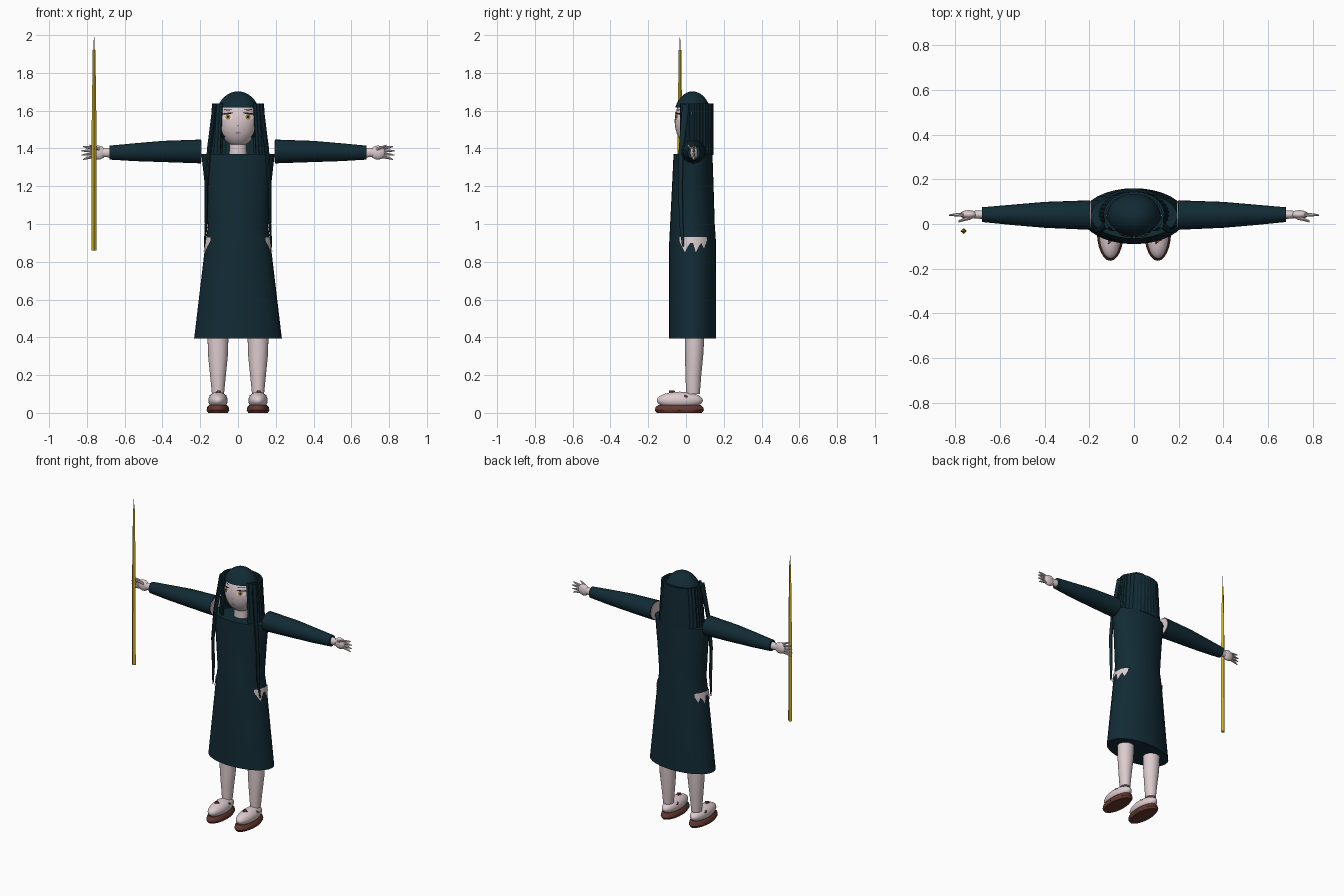
import bpy, bmesh, math
from mathutils import Vector

if "Cube" in bpy.data.objects:
    bpy.data.objects.remove(bpy.data.objects["Cube"])


def material(name, rgb):
    m = bpy.data.materials.new(name)
    m.use_nodes = True
    m.diffuse_color = (*rgb, 1)
    m.node_tree.nodes["Principled BSDF"].inputs["Base Color"].default_value = (*rgb, 1)
    return m


SKIN = material("pale skin", (0.72, 0.6, 0.62))
CLOTH = material("dark teal", (0.006, 0.024, 0.035))
GOLD = material("gold", (0.62, 0.45, 0.02))
STEEL = material("steel grey", (0.3, 0.3, 0.32))
SOLE = material("red brown", (0.13, 0.04, 0.03))
RED = material("bow red", (0.28, 0.04, 0.04))
WHITE = material("eye white", (0.85, 0.82, 0.8))
AMBER = material("amber iris", (0.4, 0.2, 0.05))
BLACK = material("lash black", (0.01, 0.008, 0.01))
LIP = material("lip mauve", (0.3, 0.2, 0.24))


def finish(name, bm, mat, smooth=True):
    bmesh.ops.recalc_face_normals(bm, faces=bm.faces)
    me = bpy.data.meshes.new(name)
    bm.to_mesh(me)
    bm.free()
    me.materials.append(mat)
    ob = bpy.data.objects.new(name, me)
    bpy.context.collection.objects.link(ob)
    if smooth:
        bpy.ops.object.select_all(action='DESELECT')
        ob.select_set(True)
        bpy.context.view_layer.objects.active = ob
        bpy.ops.object.shade_smooth_by_angle(angle=math.radians(40))
    return ob


def loft(name, rings, mat, n=24, axis='z', smooth=True):
    """Skin elliptical rings (position, centre a, centre b, radius a, radius b)."""
    bm = bmesh.new()
    loops = []
    for t, ca, cb, ra, rb in rings:
        loop = []
        for i in range(n):
            w = math.tau * i / n
            a, b = ca + ra * math.cos(w), cb + rb * math.sin(w)
            loop.append(bm.verts.new((a, b, t) if axis == 'z' else (t, a, b)))
        loops.append(loop)
    for lo, hi in zip(loops, loops[1:]):
        for i in range(n):
            j = (i + 1) % n
            bm.faces.new((lo[i], lo[j], hi[j], hi[i]))
    bm.faces.new(loops[0])
    bm.faces.new(loops[-1])
    return finish(name, bm, mat, smooth)


def ball(name, centre, radii, mat, keep=None, seg=32):
    bm = bmesh.new()
    bmesh.ops.create_uvsphere(bm, u_segments=seg, v_segments=seg * 3 // 4, radius=1)
    for v in bm.verts:
        v.co = Vector(c + r * p for c, r, p in zip(centre, radii, v.co))
    if keep:
        drop = [f for f in bm.faces if not keep(f.calc_center_median())]
        bmesh.ops.delete(bm, geom=drop, context='FACES')
    return finish(name, bm, mat)


def sheet(name, columns, mat, smooth=False):
    """Strip of quads between pairs of points."""
    bm = bmesh.new()
    vs = [[bm.verts.new(p) for p in col] for col in columns]
    for a, b in zip(vs, vs[1:]):
        bm.faces.new((a[0], b[0], b[1], a[1]))
    return finish(name, bm, mat, smooth)


# Dress
loft("dress", [(0.395, 0, 0.035, 0.232, 0.125), (0.9, 0, 0.035, 0.172, 0.124),
               (1.0, 0, 0.034, 0.158, 0.118), (1.2, 0, 0.036, 0.175, 0.11),
               (1.37, 0, 0.037, 0.194, 0.103)], CLOTH, n=32)

# Head, neck and hair cap
HEAD, HEAD_R = (0, 0.03, 1.545), (0.104, 0.09, 0.135)
loft("neck", [(1.36, 0, 0.035, 0.047, 0.04), (1.46, 0, 0.035, 0.044, 0.04)], SKIN)
ball("head", HEAD, HEAD_R, SKIN)
ball("hair_cap", (0, 0.035, 1.56), (0.119, 0.1, 0.142), CLOTH,
     keep=lambda c: c.z > 1.615 or c.y > -0.015, seg=40)

# Hair curtain with pleated locks
cols = []
for i in range(57):
    w = math.radians(-50 + 280 * i / 56)
    k = 1 + 0.03 * (i % 2)
    cols.append([(rx * k * math.cos(w), 0.045 + ry * k * math.sin(w), z)
                 for rx, ry, z in ((0.147, 0.093, 1.365), (0.128, 0.092, 1.637))])
curtain = sheet("hair_curtain", cols, CLOTH)
mod = curtain.modifiers.new("thickness", 'SOLIDIFY')
mod.thickness = 0.012
mod.offset = 0


# Painted face details that follow the head
def face_y(x, z):
    q = 1 - (x / HEAD_R[0]) ** 2 - ((z - HEAD[2]) / HEAD_R[2]) ** 2
    return HEAD[1] - HEAD_R[1] * math.sqrt(max(q, 0))


def face_spot(name, x, z, rx, rz, mat, lift, tilt=0):
    bm = bmesh.new()

    def put(px, pz):
        return bm.verts.new((px, face_y(px, pz) - lift, pz))
    mid = put(x, z)
    rim = []
    for i in range(16):
        dx, dz = rx * math.cos(math.tau * i / 16), rz * math.sin(math.tau * i / 16)
        rim.append(put(x + dx, z + dz + tilt * dx))
    for a, b in zip(rim, rim[1:] + rim[:1]):
        bm.faces.new((mid, a, b))
    finish(name, bm, mat)


face_spot("mouth", 0, 1.482, 0.013, 0.004, LIP, 0.003)
face_spot("nose", 0, 1.52, 0.005, 0.003, LIP, 0.003)

# Paired parts
for s, side in ((1, "left"), (-1, "right")):
    face_spot(side + "_eye_white", s * 0.055, 1.567, 0.027, 0.016, WHITE, 0.003)
    face_spot(side + "_iris", s * 0.053, 1.567, 0.013, 0.015, AMBER, 0.005)
    face_spot(side + "_pupil", s * 0.053, 1.567, 0.005, 0.007, BLACK, 0.006)
    face_spot(side + "_lash", s * 0.056, 1.585, 0.03, 0.004, BLACK, 0.006, -s * 0.1)
    face_spot(side + "_brow", s * 0.053, 1.604, 0.024, 0.002, BLACK, 0.004)
    ball(side + "_ear", (s * 0.129, 0.035, 1.53), (0.009, 0.016, 0.02), SKIN, seg=12)
    loft(side + "_earring", [(1.545, s * 0.136, 0.035, 0.005, 0.007),
                             (1.59, s * 0.134, 0.035, 0.005, 0.007)], GOLD, n=6, smooth=False)

    # Long side lock falling to the hip
    loft(side + "_hair_lock", [(0.88, s * 0.178, -0.015, 0.003, 0.006),
                               (1.0, s * 0.168, -0.025, 0.008, 0.011),
                               (1.2, s * 0.168, -0.03, 0.01, 0.012),
                               (1.4, s * 0.152, -0.025, 0.012, 0.014),
                               (1.635, s * 0.122, 0.0, 0.012, 0.02)], CLOTH, n=10)

    # Sleeve and the arm inside it
    loft(side + "_sleeve", [(s * 0.197, 0.04, 1.384, 0.066, 0.063),
                            (s * 0.4, 0.041, 1.384, 0.058, 0.056),
                            (s * 0.55, 0.041, 1.38, 0.045, 0.047),
                            (s * 0.68, 0.042, 1.378, 0.033, 0.037)], CLOTH, axis='x')
    loft(side + "_arm_root", [(s * 0.193, 0.04, 1.384, 0.06, 0.057),
                              (s * 0.22, 0.04, 1.384, 0.055, 0.053)], SKIN, axis='x')

    # Hand
    loft(side + "_wrist", [(s * 0.67, 0.042, 1.378, 0.02, 0.026),
                           (s * 0.715, 0.042, 1.378, 0.017, 0.023)], SKIN, axis='x')
    ball(side + "_palm", (s * 0.74, 0.042, 1.378), (0.04, 0.02, 0.037), SKIN, seg=20)
    for i in range(4):
        d = i - 1.5
        reach = 0.832 - 0.008 * abs(d)
        loft(f"{side}_finger_{i + 1}",
             [(s * 0.755, 0.042, 1.378 + d * 0.014, 0.008, 0.008),
              (s * 0.8, 0.041, 1.378 + d * 0.019, 0.007, 0.007),
              (s * reach, 0.04, 1.376 + d * 0.023, 0.003, 0.003)], SKIN, n=8, axis='x')
    loft(side + "_thumb", [(s * 0.73, 0.03, 1.395, 0.01, 0.01),
                           (s * 0.785, 0.012, 1.415, 0.005, 0.005)], SKIN, n=8, axis='x')

    # Ragged hip slit showing skin
    cols = []
    for i, drop in enumerate((0.02, 0.05, 0.08, 0.05, 0.03, 0.03, 0.08, 0.05, 0.03, 0.06, 0.02)):
        y = -0.035 + 0.0145 * i
        col = []
        for z in (0.93 - drop, 0.9, 0.93) if drop > 0.03 else (0.93 - drop, 0.93 - drop / 2, 0.93):
            rx = 0.172 - 0.14 * (z - 0.9) if z > 0.9 else 0.172 + 0.119 * (0.9 - z)
            col.append((s * (rx * math.sqrt(1 - ((y - 0.035) / 0.123) ** 2) + 0.006), y, z))
        cols.append(col)
    sheet(side + "_hip_skin_upper", [c[1:] for c in cols], SKIN, True)
    sheet(side + "_hip_skin_lower", [c[:2] for c in cols], SKIN, True)

    # Leg and shoe
    x = s * 0.106
    loft(side + "_leg", [(0.1, x, 0.037, 0.032, 0.036), (0.2, x, 0.039, 0.042, 0.042),
                         (0.3, x, 0.043, 0.052, 0.048), (0.42, x, 0.046, 0.056, 0.052),
                         (0.7, x * 0.8, 0.046, 0.06, 0.055)], SKIN)
    ball(side + "_shoe", (x, -0.033, 0.066), (0.051, 0.122, 0.046), SKIN)
    loft(side + "_sole", [(0, x, -0.035, 0.052, 0.12), (0.014, x, -0.035, 0.06, 0.13),
                          (0.03, x, -0.035, 0.057, 0.126), (0.042, x, -0.035, 0.046, 0.112)], SOLE)

    # Shoe bows: small wedges on the instep and the sides
    loft(side + "_toe_bow", [(0.1, x, -0.07, 0.022, 0.022), (0.119, x, -0.075, 0.012, 0.016)],
         RED, n=3, smooth=False)
    for k in (1, -1):
        loft(f"{side}_side_bow_{'outer' if k == s else 'inner'}",
             [(x + k * 0.035, 0.0, 0.085, 0.016, 0.014), (x + k * 0.046, 0.0, 0.084, 0.013, 0.011)],
             RED, n=3, axis='x', smooth=False)

# Spear
SX, SY = -0.762, -0.032
loft("spear_shaft", [(0.86, SX, SY, 0.014, 0.013), (1.5, SX, SY, 0.013, 0.012),
                     (1.92, SX, SY, 0.007, 0.007)], GOLD, n=4, smooth=False)
loft("spear_tip", [(1.915, SX, SY, 0.004, 0.004), (2.0, SX, SY, 0.0006, 0.0006)],
     STEEL, n=4, smooth=False)
